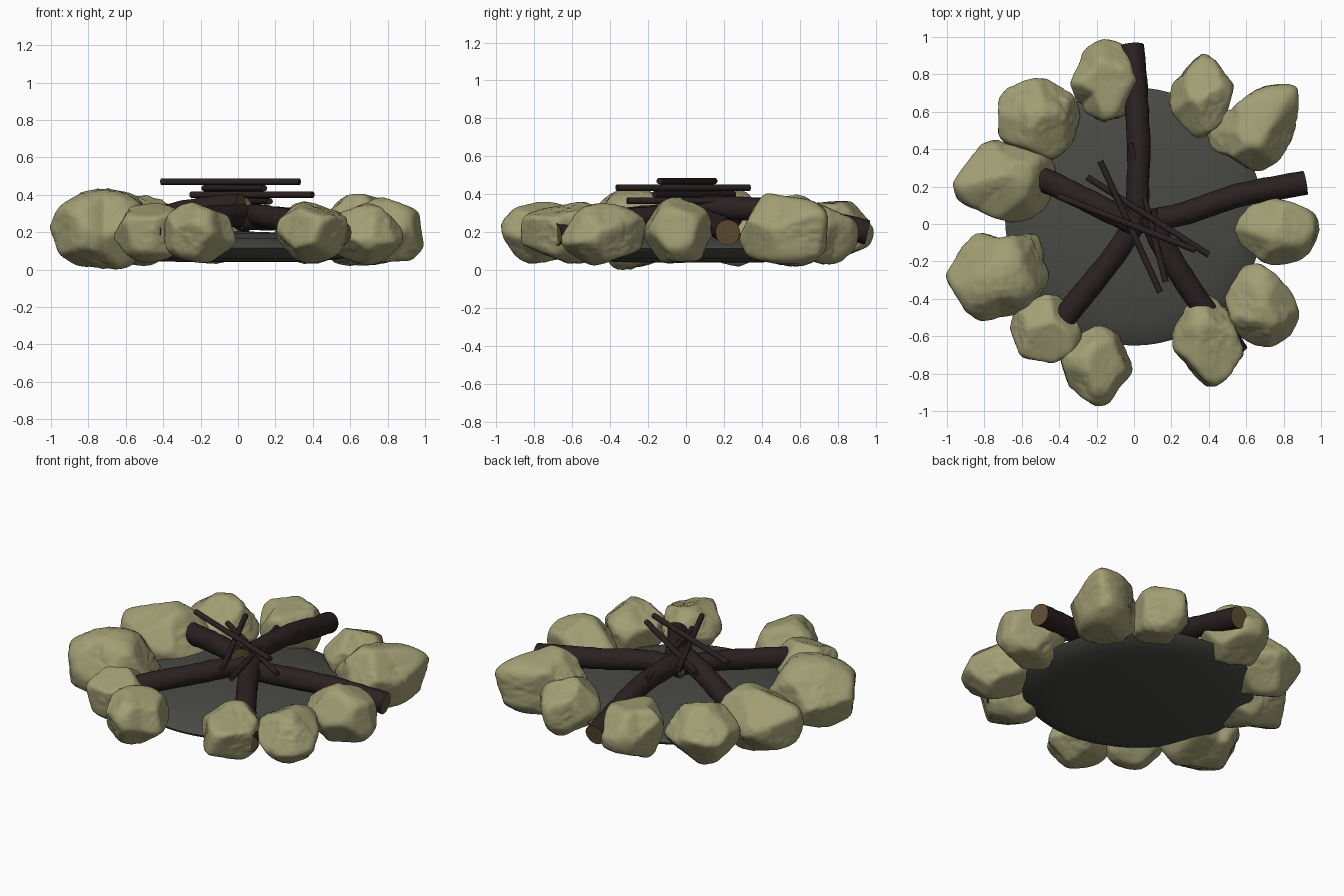
import bpy
import bmesh
import math
import random
from mathutils import Vector, noise

cube = bpy.data.objects.get("Cube")
if cube:
    bpy.data.objects.remove(cube, do_unlink=True)

random.seed(12)


def make_material(name, red, green, blue):
    material = bpy.data.materials.new(name)
    material.use_nodes = True
    material.diffuse_color = (red, green, blue, 1)
    shader = material.node_tree.nodes["Principled BSDF"]
    shader.inputs["Base Color"].default_value = (red, green, blue, 1)
    shader.inputs["Roughness"].default_value = 0.9
    return material


stone = make_material("sandy stone", 0.36, 0.345, 0.175)
bark = make_material("charred bark", 0.024, 0.015, 0.015)
cut_wood = make_material("cut wood", 0.125, 0.078, 0.036)
ash = make_material("grey ash", 0.066, 0.067, 0.058)


def finish(bm, name, materials, angle):
    """Turn a bmesh into a linked object, smooth except at sharp edges."""
    bmesh.ops.recalc_face_normals(bm, faces=bm.faces[:])
    mesh = bpy.data.meshes.new(name)
    bm.to_mesh(mesh)
    bm.free()
    for material in materials:
        mesh.materials.append(material)
    obj = bpy.data.objects.new(name, mesh)
    bpy.context.collection.objects.link(obj)
    bpy.ops.object.select_all(action="DESELECT")
    obj.select_set(True)
    bpy.context.view_layer.objects.active = obj
    bpy.ops.object.shade_smooth_by_angle(angle=math.radians(angle))
    return obj


def make_rock(name, x, y, bottom, top, reaches):
    """Chiselled, pitted boulder; reaches are its plan radii, evenly spaced."""
    bm = bmesh.new()
    bmesh.ops.create_icosphere(bm, subdivisions=5, radius=1)
    planes = []
    while len(planes) < 11:
        normal = Vector([random.gauss(0, 1) for axis in range(3)]).normalized()
        if all(normal.dot(other) < 0.68 for other, distance in planes):
            planes.append((normal, random.uniform(0.74, 0.86)))
    seed = Vector([random.uniform(-50, 50) for axis in range(3)])
    for vert in bm.verts:
        ray = vert.co.normalized()
        vert.co = ray * min([1] + [dist / ray.dot(n) for n, dist in planes
                                   if ray.dot(n) > 0.1])
    for step in range(4):
        bmesh.ops.smooth_vert(bm, verts=bm.verts[:], factor=0.5,
                              use_axis_x=True, use_axis_y=True, use_axis_z=True)
    for vert in bm.verts:
        ray = vert.co.normalized()
        patch = min(1, max(0.1, 0.5 + noise.noise(ray + seed)))
        vert.co += ray * patch * (0.03 * noise.noise(ray * 4 + seed)
                                  + 0.03 * noise.noise(ray * 9 + seed))
    # Fit the plan outline to the reaches.
    count = len(reaches)
    scales = []
    for k, reach in enumerate(reaches):
        turn = math.tau * k / count
        out = Vector((math.cos(turn), math.sin(turn)))
        near = [v.co.xy.length for v in bm.verts
                if v.co.xy.dot(out) > 0.99 * v.co.xy.length]
        scales.append(1.02 * reach / max(near))
    lowest = min(v.co.z for v in bm.verts)
    highest = max(v.co.z for v in bm.verts)
    for vert in bm.verts:
        place = (math.atan2(vert.co.y, vert.co.x) / math.tau % 1) * count
        k = int(place) % count
        blend = place - int(place)
        scale = scales[k] * (1 - blend) + scales[(k + 1) % count] * blend
        height = (vert.co.z - lowest) / (highest - lowest)
        vert.co = (x + vert.co.x * scale, y + vert.co.y * scale,
                   bottom + height * (top - bottom))
    return finish(bm, name, [stone], 60)


def smooth_path(points, steps):
    """Sample a Catmull-Rom path through the points."""
    points = [Vector(p) for p in points]
    padded = [2 * points[0] - points[1]] + points + [2 * points[-1] - points[-2]]
    path = []
    for a, b, c, d in zip(padded, padded[1:], padded[2:], padded[3:]):
        for i in range(steps):
            t = i / steps
            path.append(b + (c - a) * t / 2 + (a - b * 2.5 + c * 2 - d / 2) * t * t
                        + (b * 3 - a - c * 3 + d) * t ** 3 / 2)
    return path + [points[-1]]


def make_branch(name, points, outer, inner, sides, steps, materials, rough=0):
    """Round branch swept along a path, with flat capped ends."""
    path = smooth_path(points, steps)
    bm = bmesh.new()
    rings = []
    for i, centre in enumerate(path):
        along = (path[min(i + 1, len(path) - 1)] - path[max(i - 1, 0)]).normalized()
        side = along.cross(Vector((0, 0, 1))).normalized()
        up = side.cross(along)
        radius = outer + (inner - outer) * i / (len(path) - 1)
        ring = []
        for k in range(sides):
            turn = math.tau * k / sides
            ray = side * math.cos(turn) + up * math.sin(turn)
            bump = 1 + rough * noise.noise((centre + ray * radius) * 14)
            ring.append(bm.verts.new(centre + ray * radius * bump))
        rings.append(ring)
    for first, second in zip(rings, rings[1:]):
        for k in range(sides):
            n = (k + 1) % sides
            bm.faces.new((first[k], first[n], second[n], second[k]))
    for ring in (rings[0], rings[-1]):
        bm.faces.new(ring).material_index = len(materials) - 1
    return finish(bm, name, materials, 40)


# Ash bed: a shallow turned mound
profile = [(0, 0.04), (0.4, 0.042), (0.58, 0.06), (0.67, 0.095),
           (0.69, 0.115), (0.67, 0.13), (0.55, 0.165), (0.3, 0.195), (0, 0.205)]
bm = bmesh.new()
verts = [bm.verts.new((r, 0, z)) for r, z in profile]
edges = [bm.edges.new(pair) for pair in zip(verts, verts[1:])]
bmesh.ops.spin(bm, geom=verts + edges, cent=(0, 0, 0), axis=(0, 0, 1),
               angle=math.tau, steps=64, use_duplicate=False)
bmesh.ops.remove_doubles(bm, verts=bm.verts[:], dist=0.0005)
bmesh.ops.translate(bm, verts=bm.verts[:], vec=(0, 0.04, 0))
finish(bm, "ash_bed", [ash], 50)

# Ring of stones: centre, bottom, top, then reaches counted from +x towards +y
make_rock("back_rock", -0.16, 0.755, 0.03, 0.365, (0.19, 0.2, 0.23, 0.18, 0.18, 0.16, 0.21, 0.21))
make_rock("back_right_rock", -0.51, 0.565, 0.02, 0.4, (0.22, 0.21, 0.21, 0.23, 0.21, 0.22, 0.22, 0.22))
make_rock("right_rear_rock", -0.695, 0.22, 0.02, 0.42, (0.28, 0.27, 0.22, 0.23, 0.28, 0.2, 0.2, 0.24))
make_rock("right_front_rock", -0.72, -0.285, 0, 0.435, (0.26, 0.3, 0.21, 0.26, 0.28, 0.26, 0.21, 0.23))
make_rock("front_right_rock", -0.48, -0.555, 0.035, 0.355, (0.19, 0.17, 0.18, 0.17, 0.18, 0.19, 0.18, 0.2))
make_rock("front_rock", -0.2, -0.755, 0.035, 0.36, (0.19, 0.19, 0.21, 0.2, 0.19, 0.18, 0.22, 0.17))
make_rock("front_left_rock", 0.39, -0.62, 0.035, 0.36, (0.18, 0.18, 0.24, 0.19, 0.18, 0.17, 0.25, 0.21))
make_rock("left_front_rock", 0.68, -0.44, 0.025, 0.355, (0.19, 0.17, 0.23, 0.2, 0.19, 0.2, 0.21, 0.22))
make_rock("left_rock", 0.78, -0.035, 0.035, 0.385, (0.21, 0.18, 0.17, 0.2, 0.24, 0.19, 0.18, 0.19))
make_rock("left_rear_rock", 0.63, 0.49, 0.02, 0.405, (0.22, 0.34, 0.21, 0.17, 0.24, 0.18, 0.2, 0.21))
make_rock("back_left_rock", 0.365, 0.68, 0.03, 0.365, (0.16, 0.17, 0.23, 0.16, 0.17, 0.18, 0.22, 0.17))

# Logs: from the outer end to the middle of the fire
logs = {
    "back_log": [(-0.01, 0.955, 0.2), (0.015, 0.6, 0.28), (0.025, 0.38, 0.32), (0.015, 0.03, 0.335)],
    "left_log": [(0.915, 0.22, 0.2), (0.57, 0.155, 0.24), (0.25, 0.05, 0.27), (0.02, 0.01, 0.27)],
    "front_left_log": [(0.555, -0.695, 0.19), (0.35, -0.42, 0.24), (0.17, -0.14, 0.28), (0.07, 0.06, 0.29)],
    "front_right_log": [(-0.47, -0.7, 0.21), (-0.36, -0.49, 0.25), (-0.13, -0.2, 0.28), (0.02, 0.02, 0.29)],
    "right_log": [(-0.6, 0.28, 0.26), (-0.42, 0.21, 0.28), (-0.2, 0.1, 0.325), (0.02, -0.01, 0.345)],
}
for name, points in logs.items():
    make_branch(name, points, 0.066, 0.06, 24, 10, [bark, cut_wood], 0.08)

# Kindling: thin straight sticks laid across the top
sticks = [((-0.41, 0.15), (0.33, -0.14), 0.47), ((-0.18, 0.335), (0.14, -0.365), 0.435),
          ((-0.25, 0.25), (0.4, -0.165), 0.4), ((-0.02, 0.43), (0.17, -0.31), 0.365)]
for number, (start, end, height) in enumerate(sticks, 1):
    make_branch("stick_%d" % number, [(*start, height), (*end, height)],
                0.017, 0.017, 12, 1, [bark])
